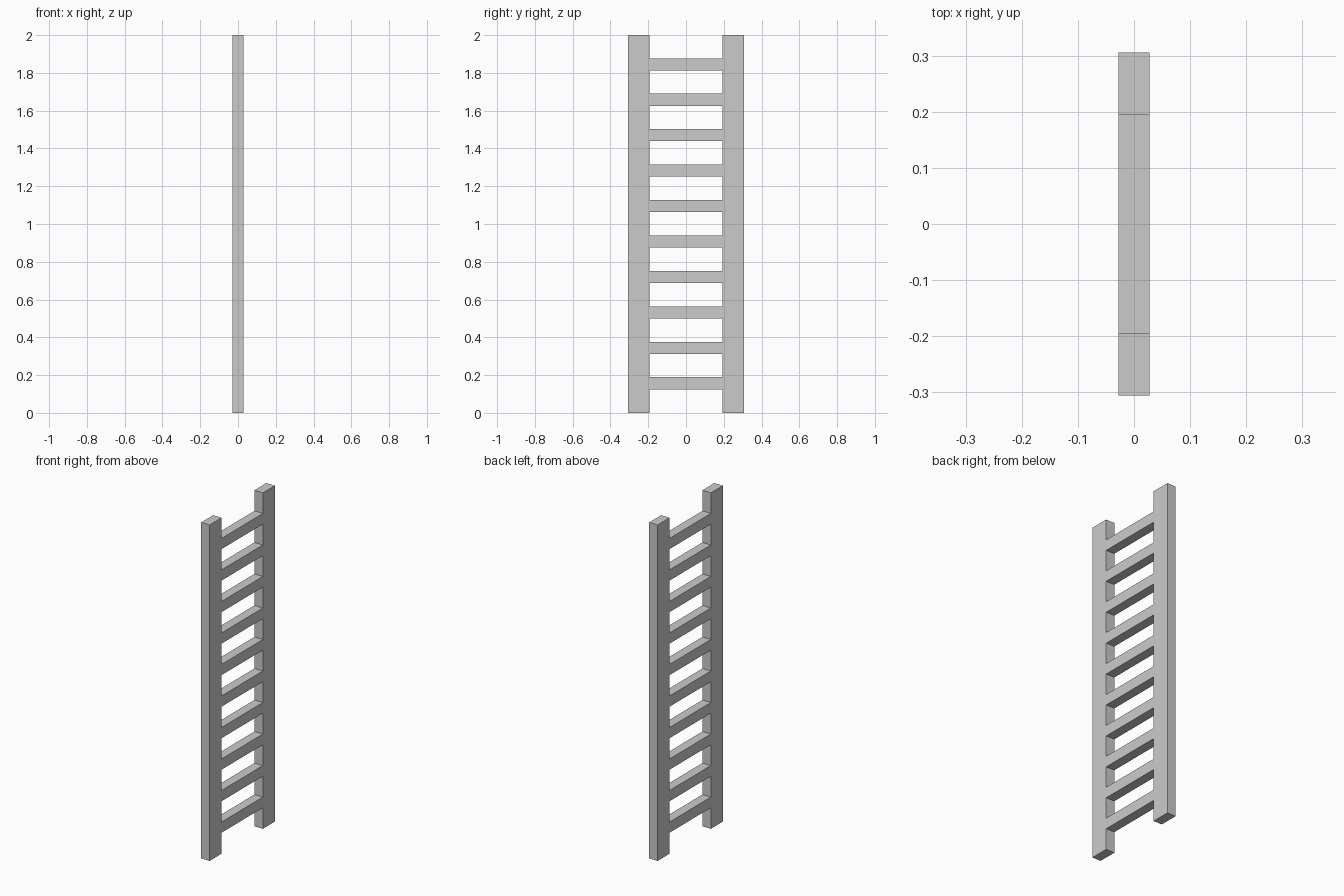
import bpy, bmesh
from mathutils import Vector

if "Cube" in bpy.data.objects:
    bpy.data.objects.remove(bpy.data.objects["Cube"])

HEIGHT = 2.0
OUTER, INNER = 0.306, 0.194      # rail outer and inner edges in y
DEPTH = 0.056                    # thickness in x
RUNGS, FIRST, STEP, RUNG_H = 10, 0.157, 0.1876, 0.064

# Levels where the silhouette changes: floor, each rung's bottom and top, tip
levels = [0.0]
for i in range(RUNGS):
    z = FIRST + i * STEP
    levels += [z - RUNG_H / 2, z + RUNG_H / 2]
levels.append(HEIGHT)
columns = [-OUTER, -INNER, INNER, OUTER]

# Flat ladder silhouette: two full rails, middle cells only where a rung sits
bm = bmesh.new()
grid = [[bm.verts.new((-DEPTH / 2, y, z)) for y in columns] for z in levels]
for r in range(len(levels) - 1):
    for c in range(3):
        if c != 1 or r % 2 == 1:
            bm.faces.new((grid[r][c], grid[r][c + 1],
                          grid[r + 1][c + 1], grid[r + 1][c]))

# Give it thickness, keeping the first side as the opposite face
ext = bmesh.ops.extrude_face_region(bm, geom=bm.faces[:], use_keep_orig=True)
moved = [g for g in ext["geom"] if isinstance(g, bmesh.types.BMVert)]
bmesh.ops.translate(bm, verts=moved, vec=Vector((DEPTH, 0, 0)))
bmesh.ops.recalc_face_normals(bm, faces=bm.faces[:])

mesh = bpy.data.meshes.new("ladder")
bm.to_mesh(mesh)
bm.free()
bpy.context.collection.objects.link(bpy.data.objects.new("ladder", mesh))
